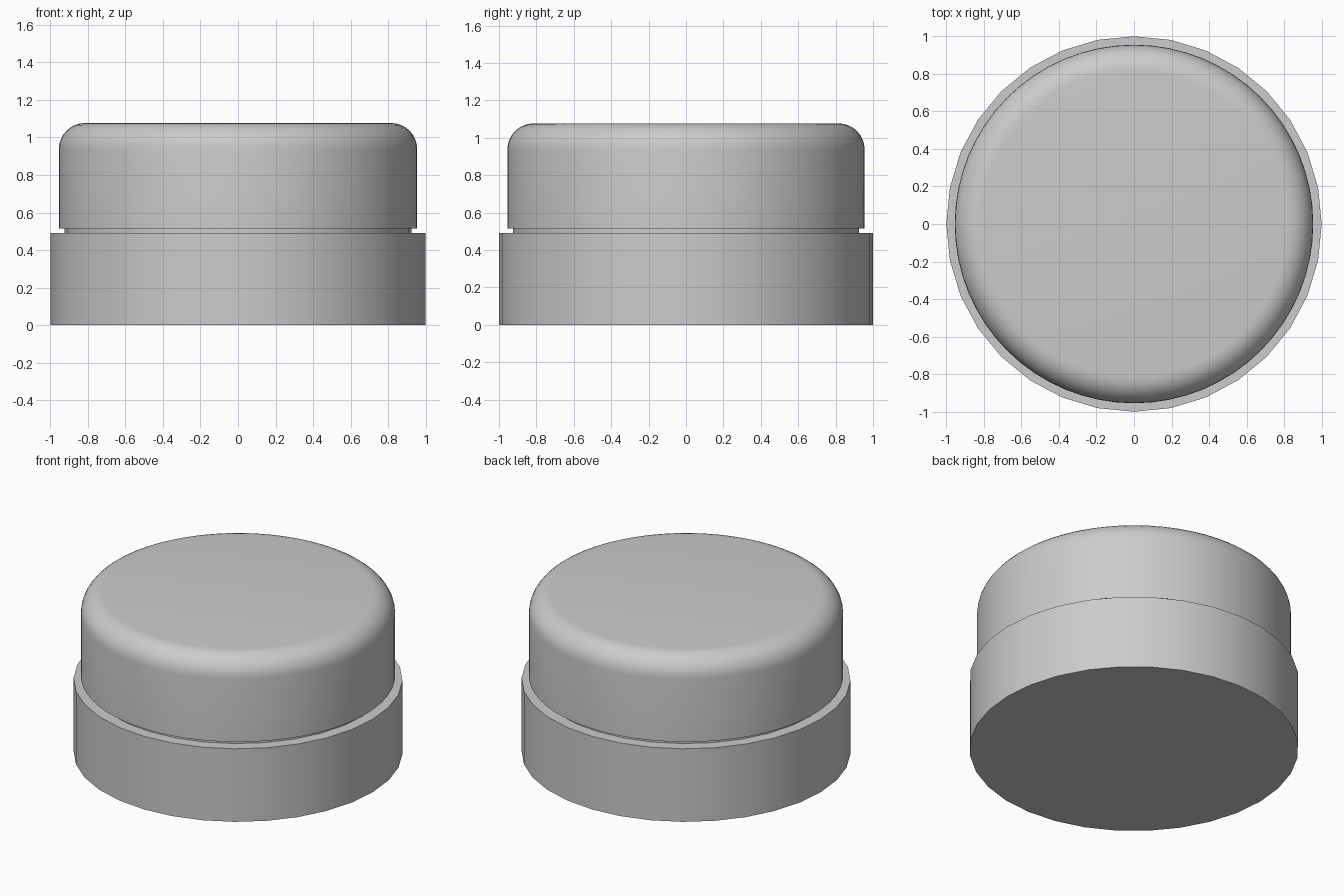
import bpy
import math

default_cube = bpy.data.objects.get("Cube")
if default_cube:
    bpy.data.objects.remove(default_cube, do_unlink=True)

# One flat grey for every part
GREY = (0.6, 0.6, 0.6, 1.0)
grey = bpy.data.materials.new("plain_grey")
grey.use_nodes = True
grey.diffuse_color = GREY
grey.node_tree.nodes["Principled BSDF"].inputs["Base Color"].default_value = GREY


def drum(name, radius, bottom, top, sides, rounding=0.0):
    """Upright cylinder, with its upper rim rounded if asked."""
    bpy.ops.mesh.primitive_cylinder_add(
        vertices=sides, radius=radius, depth=top - bottom,
        location=(0, 0, (bottom + top) / 2))
    obj = bpy.context.object
    obj.name = name
    obj.data.name = name
    obj.data.materials.append(grey)
    if rounding:
        weights = obj.data.attributes.new("bevel_weight_edge", "FLOAT", "EDGE")
        for edge in obj.data.edges:
            on_rim = all(obj.data.vertices[v].co.z > 0 for v in edge.vertices)
            weights.data[edge.index].value = 1.0 if on_rim else 0.0
        bevel = obj.modifiers.new("rounded_rim", "BEVEL")
        bevel.limit_method = "WEIGHT"
        bevel.width = rounding
        bevel.segments = 8
        bpy.ops.object.modifier_apply(modifier=bevel.name)
    bpy.ops.object.shade_smooth_by_angle(angle=math.radians(35))
    return obj


# Wide base, recessed neck, and rounded cap
drum("base", 1.0, 0.0, 0.49, 32)
drum("neck", 0.925, 0.48, 0.53, 32)
drum("cap", 0.955, 0.515, 1.077, 64, rounding=0.14)
